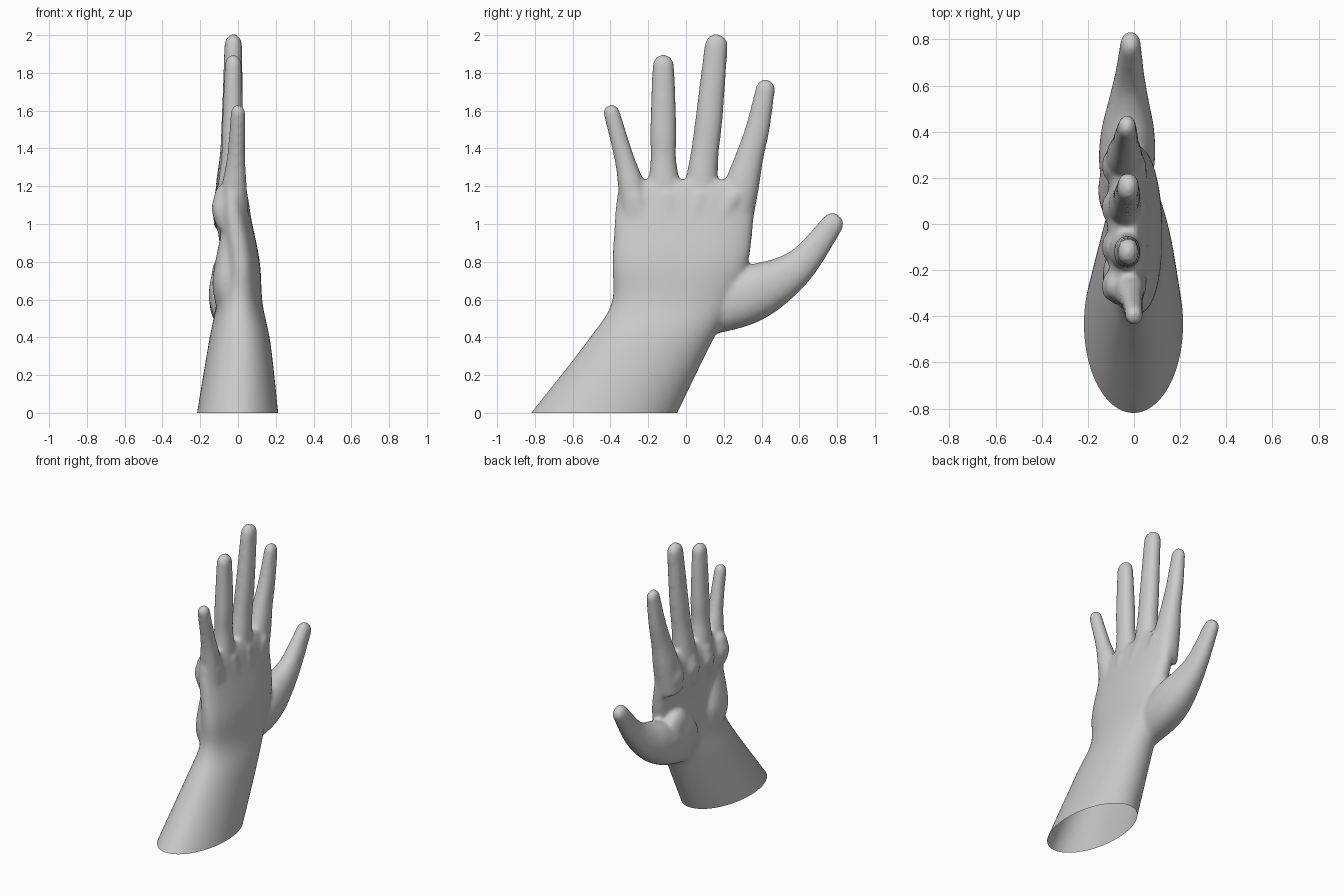
import bpy, bmesh, math
from mathutils import Vector

if "Cube" in bpy.data.objects:
    bpy.data.objects.remove(bpy.data.objects["Cube"])


def spline(rows, steps=6):
    """Catmull-Rom interpolation through rows of numbers."""
    out = []
    for i in range(len(rows) - 1):
        a, b = rows[max(i - 1, 0)], rows[i]
        c, d = rows[i + 1], rows[min(i + 2, len(rows) - 1)]
        for s in range(steps):
            t = s / steps
            out.append([0.5 * (2 * q + (r - p) * t + (2 * p - 5 * q + 4 * r - w) * t * t
                               + (3 * q - p - 3 * r + w) * t ** 3)
                        for p, q, r, w in zip(a, b, c, d)])
    out.append(list(rows[-1]))
    return out


def power(v, n):
    return math.copysign(abs(v) ** (2 / n), v)


def loft(bm, rows, flat=False, sides=40):
    """Closed skin; rows are x, y, z, half thickness in x, half width."""
    pts = spline(rows)
    rings = []
    for i, (x, y, z, rx, ry) in enumerate(pts):
        p, q = pts[max(i - 1, 0)], pts[min(i + 1, len(pts) - 1)]
        tan = Vector((0, 0, 1)) if flat else Vector((0, q[1] - p[1], q[2] - p[2])).normalized()
        rings.append((Vector((x, y, z)), tan, rx, ry))
    if not flat:  # rounded tip
        c, tan, rx, ry = rings[-1]
        for k in range(1, 7):
            a = math.radians(k * 14)
            rings.append((c + tan * ry * math.sin(a), tan, rx * math.cos(a), ry * math.cos(a)))
    loops = []
    for c, tan, rx, ry in rings:
        side = Vector((0, tan.z, -tan.y))
        n = 2 + 0.45 * min(max(c.z, 0), 1) if flat else 2.2
        angles = [2 * math.pi * k / sides for k in range(sides)]
        loops.append([bm.verts.new(c + Vector((rx * power(math.cos(a), n), 0, 0))
                                   + side * ry * power(math.sin(a), n)) for a in angles])
    for lo, hi in zip(loops, loops[1:]):
        for k in range(sides):
            m = (k + 1) % sides
            bm.faces.new((lo[k], lo[m], hi[m], hi[k]))
    bm.faces.new(loops[0][::-1])
    bm.faces.new(loops[-1])


def digit(bm, x0, x1, thick, path):
    """Finger along y, z, half width; x and thickness change evenly to the tip."""
    last = len(path) - 1
    loft(bm, [(x0 + (x1 - x0) * i / last, y, z, w * (thick - 0.1 * i / last), w)
              for i, (y, z, w) in enumerate(path)])


bm = bmesh.new()

# Forearm, wrist and palm: z, y range, x range
slices = [(-0.12, -0.91, -0.1, -0.235, 0.225), (0, -0.82, -0.045, -0.217, 0.213),
          (0.37, -0.53, 0.135, -0.155, 0.172), (0.58, -0.395, 0.25, -0.115, 0.13),
          (0.8, -0.39, 0.33, -0.09, 0.115), (1.05, -0.375, 0.36, -0.115, 0.065),
          (1.17, -0.36, 0.37, -0.1, 0.04), (1.235, -0.31, 0.33, -0.06, 0.01)]
loft(bm, [((a + b) / 2, (l + r) / 2, z, (b - a) / 2, (r - l) / 2)
          for z, l, r, a, b in slices], flat=True, sides=64)

# Fingers and thumb
digit(bm, -0.03, 0, 0.98, [(-0.255, 0.98, .085), (-0.29, 1.2, .07), (-0.33, 1.36, .052),
                           (-0.394, 1.59, .044)])
digit(bm, -0.04, -0.025, 0.88, [(-0.1, 0.98, .09), (-0.115, 1.2, .083), (-0.12, 1.35, .068),
                                (-0.12, 1.5, .07), (-0.12, 1.84, .058)])
digit(bm, -0.045, -0.025, 0.86, [(0.06, 0.98, .09), (0.08, 1.2, .086), (0.1, 1.38, .074),
                                 (0.122, 1.56, .072), (0.16, 1.945, .062)])
digit(bm, -0.045, -0.03, 0.86, [(0.245, 0.98, .1), (0.295, 1.2, .092), (0.335, 1.35, .075),
                                (0.38, 1.51, .064), (0.42, 1.715, .052)])
digit(bm, -0.035, -0.015, 0.85, [(0.08, 0.5, .1), (0.26, 0.59, .145), (0.4, 0.655, .142),
                                 (0.53, 0.725, .11), (0.64, 0.82, .083), (0.775, 1.0, .06)])

# For each finger: a tendon on the back and a pad on the palm
for i, y in enumerate((-0.27, -0.1, 0.07, 0.25)):
    wrist = -0.12 + 0.05 * i
    loft(bm, [(0.07, wrist, 0.72, .03, .03), (0.06 - 0.1 * abs(y), (wrist + y) / 2, 0.94, .03, .03),
              (0.015, y, 1.14, .04, .045)])
    loft(bm, [(-0.085, y, 0.99, .03, .05), (-0.095, y, 1.08, .045, .065),
              (-0.085, y, 1.15, .04, .055)])

# Heel of the palm and ball of the thumb
loft(bm, [(-0.06, -0.2, 0.54, .05, .09), (-0.07, -0.23, 0.7, .065, .12),
          (-0.055, -0.26, 0.95, .035, .07)])
loft(bm, [(-0.07, 0.06, 0.52, .06, .08), (-0.085, 0.14, 0.62, .07, .12),
          (-0.08, 0.22, 0.72, .06, .11)])

bmesh.ops.recalc_face_normals(bm, faces=bm.faces)
mesh = bpy.data.meshes.new("hand")
bm.to_mesh(mesh)
bm.free()
hand = bpy.data.objects.new("hand", mesh)
bpy.context.collection.objects.link(hand)

# Fuse all parts into one soft skin
remesh = hand.modifiers.new("fuse", 'REMESH')
remesh.mode = 'VOXEL'
remesh.voxel_size = 0.012
smooth = hand.modifiers.new("soften", 'SMOOTH')
smooth.factor = 0.5
smooth.iterations = 14
skin = bpy.data.meshes.new_from_object(hand.evaluated_get(bpy.context.evaluated_depsgraph_get()))
hand.modifiers.clear()

# Open cut at the end of the forearm
bm = bmesh.new()
bm.from_mesh(skin)
bmesh.ops.bisect_plane(bm, geom=bm.verts[:] + bm.edges[:] + bm.faces[:], dist=1e-5,
                       plane_co=(0, 0, 0), plane_no=(0, 0, 1), clear_inner=True)
for f in bm.faces:
    f.smooth = True
bm.to_mesh(skin)
bm.free()
hand.data = skin
